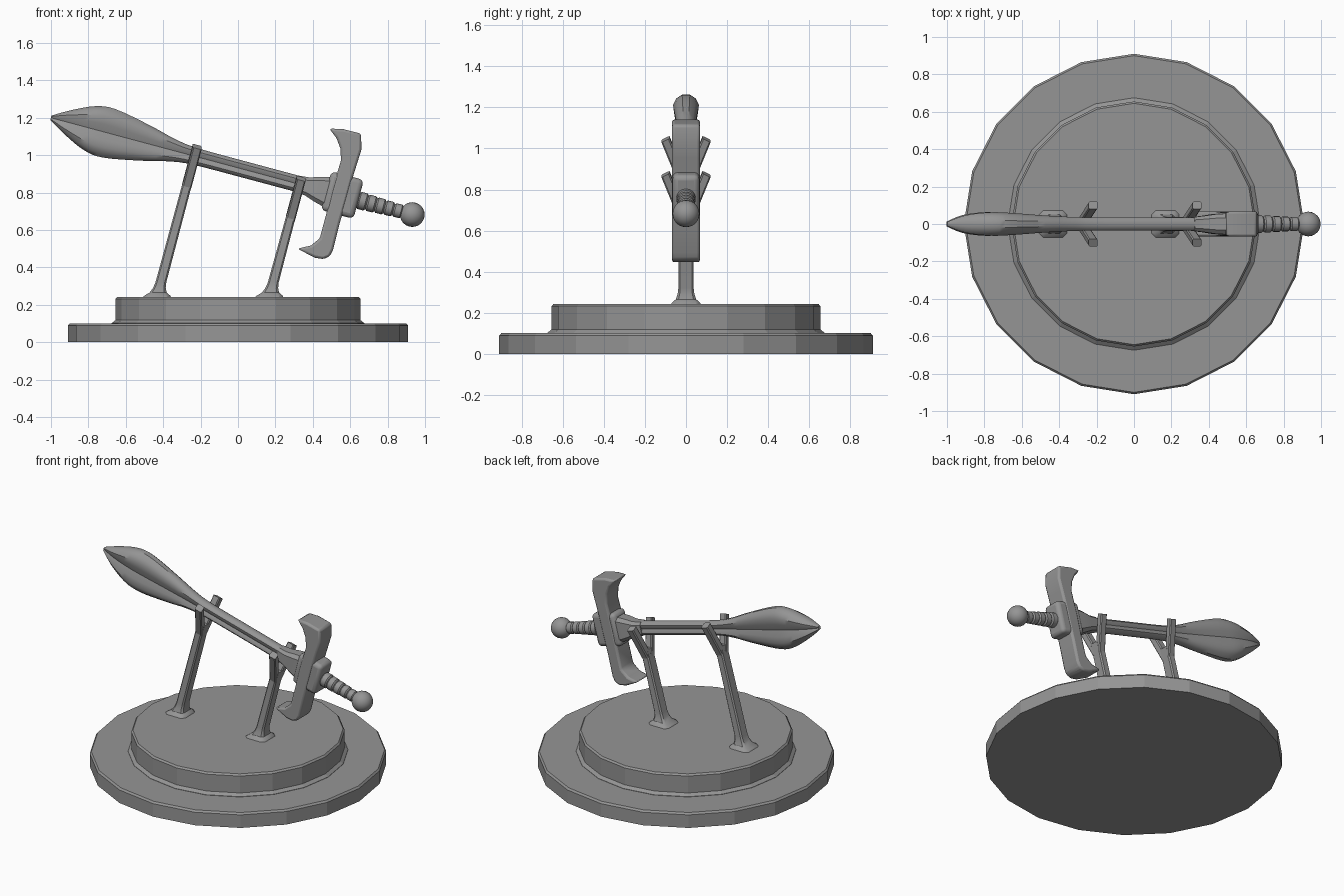
import bpy, bmesh, math
from mathutils import Matrix, Vector

cube = bpy.data.objects.get("Cube")
if cube:
    bpy.data.objects.remove(cube, do_unlink=True)

stone = bpy.data.materials.new("plain grey")
stone.use_nodes = True
GREY = (0.3, 0.3, 0.3, 1)
stone.diffuse_color = GREY
stone.node_tree.nodes["Principled BSDF"].inputs["Base Color"].default_value = GREY

TILT = Matrix.Rotation(math.radians(15), 4, 'Y')
# Sword frame: x runs from tip to pommel, z across the blade
SWORD = Matrix.Translation((-1, 0, 1.2)) @ TILT


def finish(name, bm, matrix=Matrix(), smooth=None, bevel=0, segments=2):
    bmesh.ops.recalc_face_normals(bm, faces=bm.faces)
    mesh = bpy.data.meshes.new(name)
    bm.to_mesh(mesh)
    bm.free()
    mesh.materials.append(stone)
    obj = bpy.data.objects.new(name, mesh)
    bpy.context.collection.objects.link(obj)
    obj.matrix_world = matrix
    if bevel:
        mod = obj.modifiers.new("soft edges", 'BEVEL')
        mod.width = bevel
        mod.segments = segments
        mod.limit_method = 'ANGLE'
    if smooth:
        bpy.ops.object.select_all(action='DESELECT')
        obj.select_set(True)
        bpy.context.view_layer.objects.active = obj
        bpy.ops.object.shade_smooth_by_angle(angle=math.radians(smooth))
    return obj


def loft(name, rings, **options):
    """Skin a list of equal-length point rings and cap both ends."""
    bm = bmesh.new()
    rows = [[bm.verts.new(p) for p in ring] for ring in rings]
    n = len(rows[0])
    for a, b in zip(rows, rows[1:]):
        for i in range(n):
            j = (i + 1) % n
            bm.faces.new((a[i], a[j], b[j], b[i]))
    bm.faces.new(rows[0])
    bm.faces.new(rows[-1])
    return finish(name, bm, **options)


def circle(radius, sides):
    angles = [math.tau * i / sides for i in range(sides)]
    return [(radius * math.cos(a), radius * math.sin(a)) for a in angles]


def octagon(a, b, cut=0.3):
    """Rectangle of half sizes a, b with chamfered corners."""
    c = min(a, b) * cut
    return [(a, c - b), (a, b - c), (a - c, b), (c - a, b),
            (-a, b - c), (-a, c - b), (c - a, -b), (a - c, -b)]


def catmull(stations, steps):
    """Smoothly interpolate the given stations."""
    pts = [Vector(s) for s in stations]
    pts = [pts[0]] + pts + [pts[-1]]
    out = []
    for a, b, c, d in zip(pts, pts[1:], pts[2:], pts[3:]):
        for k in range(steps):
            t = k / steps
            out.append(0.5 * (2 * b + (c - a) * t + (2 * a - 5 * b + 4 * c - d) * t * t
                              + (3 * b - a - 3 * c + d) * t ** 3))
    return out + [pts[-1]]


# Stepped round base
def disc(name, profile):
    loft(name, [[(x, y, z) for x, y in circle(r, 20)] for r, z in profile])


disc("base_disc", [(0.91, 0), (0.91, 0.088), (0.9, 0.1)])
disc("plinth", [(0.675, 0.095), (0.675, 0.102), (0.655, 0.118), (0.655, 0.232), (0.645, 0.243)])

# Leaf-shaped blade with a groove along the middle of both faces
half = [(1, 0.3), (0.85, 0.75), (0.6, 1), (0.3, 0.92), (0, 0.7),
        (-0.3, 0.92), (-0.6, 1), (-0.85, 0.75), (-1, 0.3)]
section = half + [(z, -y) for z, y in reversed(half)]
stations = [(0, 0.012, 0.012), (0.09, 0.065, 0.046), (0.21, 0.12, 0.062),
            (0.32, 0.134, 0.06), (0.52, 0.098, 0.046), (0.67, 0.062, 0.038),
            (0.8, 0.046, 0.035), (1.1, 0.044, 0.034), (1.48, 0.044, 0.034)]
loft("blade", [[(u, y * w, z * v) for z, y in section] for u, v, w in catmull(stations, 4)],
     matrix=SWORD, smooth=35)

# Flared collar joining the blade to the guard
loft("blade_collar", [[(u, y, z) for y, z in octagon(w, v, 0.4)] for u, v, w in
     [(1.36, 0.044, 0.037), (1.42, 0.05, 0.044), (1.48, 0.07, 0.053), (1.56, 0.09, 0.057)]],
     matrix=SWORD, smooth=30)

# Block in the middle of the guard
bm = bmesh.new()
bmesh.ops.create_cube(bm, size=1)
bmesh.ops.scale(bm, vec=(0.18, 0.13, 0.215), verts=bm.verts)
bmesh.ops.translate(bm, vec=(1.612, 0, 0.004), verts=bm.verts)
finish("guard_block", bm, matrix=SWORD, bevel=0.025, segments=3, smooth=40)

# Curved crossguard
right_edge = [(0.658, 1.115), (0.66, 1.03), (0.635, 0.95), (0.61, 0.87), (0.58, 0.76),
              (0.545, 0.64), (0.508, 0.492), (0.49, 0.458), (0.455, 0.444), (0.41, 0.452)]
left_edge = [(0.318, 0.5), (0.39, 0.517), (0.437, 0.555), (0.47, 0.679), (0.503, 0.813),
             (0.551, 0.973), (0.547, 1.037), (0.526, 1.092), (0.488, 1.142), (0.56, 1.14)]
outline = right_edge + left_edge
loft("crossguard", [[(x, y, z) for x, z in outline] for y in (-0.068, 0.068)],
     bevel=0.013, smooth=40)

# Ringed grip
grip = [(1.68, 0.045)]
for i in range(5):
    start, r = 1.7 + i * 0.049, 0.047 - i * 0.0025
    grip += [(start, r - 0.008), (start + 0.008, r), (start + 0.041, r), (start + 0.049, r - 0.008)]
loft("grip", [[(u, y, z) for y, z in circle(r, 16)] for u, r in grip], matrix=SWORD, smooth=35)

# Round pommel
bm = bmesh.new()
bmesh.ops.create_uvsphere(bm, u_segments=20, v_segments=12, radius=0.066)
finish("pommel", bm, matrix=SWORD @ Matrix.Translation((2.0, 0, 0)) @ Matrix.Rotation(math.pi / 2, 4, 'Y'),
       smooth=40)

# Two leaning posts, each with a flared foot and a forked top
LEAN = math.tan(math.radians(15))
for side, foot_x, fork_z, top_z in (("right", -0.433, 0.85, 1.045), ("left", 0.168, 0.68, 0.875)):
    def centre(z):
        return foot_x + (z - 0.243) * LEAN

    shape = [(0.238, 0.078, 0.075), (0.25, 0.068, 0.068), (0.265, 0.046, 0.05),
             (0.29, 0.034, 0.041), (0.32, 0.029, 0.037), (fork_z + 0.04, 0.026, 0.036)]
    loft(side + "_post", [[(centre(z) + x, y, z) for x, y in octagon(a, b)]
                          for z, a, b in shape], smooth=30)
    for s, label in ((-1, "front"), (1, "back")):
        loft(f"{side}_post_{label}_prong",
             [[(centre(z) + x, s * y0 + y, z + x * -LEAN - s * y * 0.5) for x, y in octagon(0.024, 0.02)]
              for z, y0 in ((fork_z - 0.02, 0.012), (top_z, 0.1))], smooth=30)
